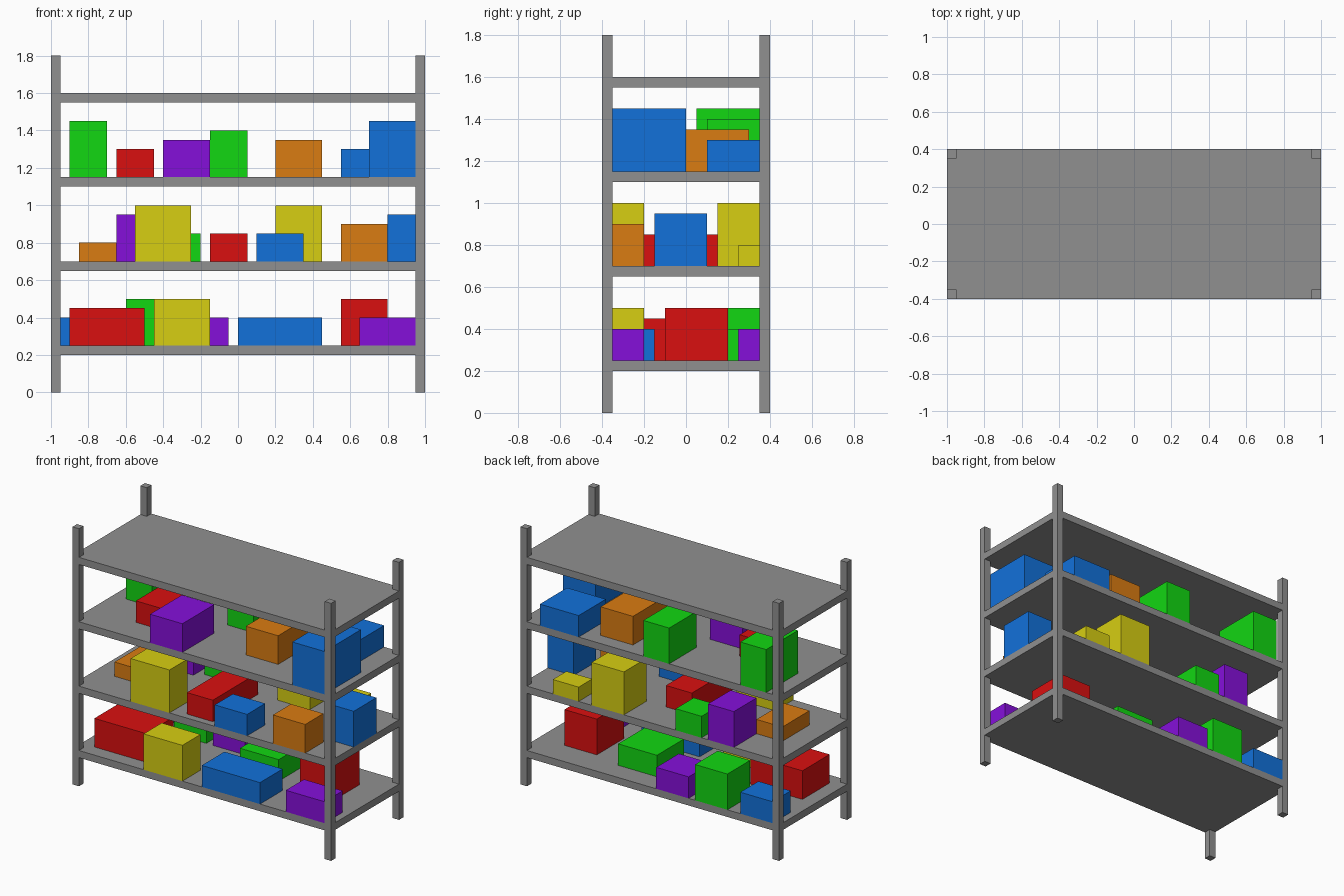
import bpy

if "Cube" in bpy.data.objects:
    bpy.data.objects.remove(bpy.data.objects["Cube"])


def material(name, rgb):
    m = bpy.data.materials.new(name)
    m.diffuse_color = (*rgb, 1.0)
    m.use_nodes = True
    m.node_tree.nodes["Principled BSDF"].inputs["Base Color"].default_value = m.diffuse_color
    return m


MATS = {
    "grey": material("grey metal", (0.28, 0.28, 0.28)),
    "red": material("red", (0.70, 0.005, 0.005)),
    "green": material("green", (0.006, 0.68, 0.006)),
    "blue": material("blue", (0.006, 0.165, 0.70)),
    "yellow": material("yellow", (0.68, 0.62, 0.006)),
    "orange": material("orange", (0.70, 0.20, 0.006)),
    "purple": material("purple", (0.235, 0.005, 0.70)),
}


def box(name, x, y, z, colour):
    """Box spanning the (min, max) ranges x, y, z."""
    centre = [(r[0] + r[1]) / 2 for r in (x, y, z)]
    bpy.ops.mesh.primitive_cube_add(size=1, location=centre)
    ob = bpy.context.object
    ob.name = name
    ob.scale = [r[1] - r[0] for r in (x, y, z)]
    bpy.ops.object.transform_apply(location=False, rotation=False, scale=True)
    ob.data.materials.append(MATS[colour])


# Corner posts
for xn, sx in (("left", -1), ("right", 1)):
    for yn, sy in (("front", -1), ("back", 1)):
        box(f"{yn}_{xn}_post", sorted((sx * 0.95, sx)),
            sorted((sy * 0.35, sy * 0.4)), (0, 1.8), "grey")

# Shelf boards
for i in range(4):
    z = 0.2 + 0.45 * i
    box(f"shelf_{i + 1}", (-1, 1), (-0.4, 0.4), (z, z + 0.05), "grey")

# Stored boxes per shelf: colour, x range, y range, height
LOWER = [
    ("red", (-0.9, -0.5), (-0.3, 0), 0.2),
    ("yellow", (-0.45, -0.15), (-0.4, -0.2), 0.25),
    ("blue", (0, 0.45), (-0.4, -0.15), 0.15),
    ("purple", (0.65, 0.95), (-0.4, -0.2), 0.15),
    ("red", (0.55, 0.8), (-0.1, 0.2), 0.25),
    ("green", (0.05, 0.35), (-0.05, 0.25), 0.15),
    ("purple", (-0.3, -0.05), (0.15, 0.4), 0.15),
    ("green", (-0.6, -0.35), (0.15, 0.4), 0.25),
    ("blue", (-0.95, -0.7), (0.2, 0.4), 0.15),
]
MIDDLE = [
    ("orange", (-0.85, -0.65), (-0.15, 0.15), 0.1),
    ("purple", (-0.65, -0.45), (0.15, 0.4), 0.25),
    ("yellow", (-0.55, -0.25), (-0.4, -0.2), 0.3),
    ("green", (-0.4, -0.2), (0.2, 0.4), 0.15),
    ("red", (-0.15, 0.05), (-0.35, 0.15), 0.15),
    ("blue", (0.1, 0.35), (-0.4, -0.2), 0.15),
    ("yellow", (0.2, 0.45), (0.15, 0.4), 0.3),
    ("orange", (0.55, 0.8), (-0.4, -0.2), 0.2),
    ("yellow", (0.55, 0.75), (0.25, 0.4), 0.1),
    ("blue", (0.8, 1.0), (-0.15, 0.1), 0.25),
]
UPPER = [
    ("green", (-0.9, -0.7), (0.05, 0.4), 0.3),
    ("red", (-0.65, -0.45), (-0.2, 0.05), 0.15),
    ("purple", (-0.4, -0.15), (-0.4, -0.05), 0.2),
    ("green", (-0.15, 0.05), (0.1, 0.4), 0.25),
    ("orange", (0.2, 0.45), (-0.2, 0.3), 0.2),
    ("blue", (0.55, 0.85), (0.1, 0.4), 0.15),
    ("blue", (0.7, 0.95), (-0.4, 0), 0.3),
]
for level, z, items in (("lower", 0.25, LOWER), ("middle", 0.7, MIDDLE),
                        ("upper", 1.15, UPPER)):
    for n, (colour, x, y, h) in enumerate(items, 1):
        box(f"{level}_{colour}_box_{n}", x, y, (z, z + h), colour)
